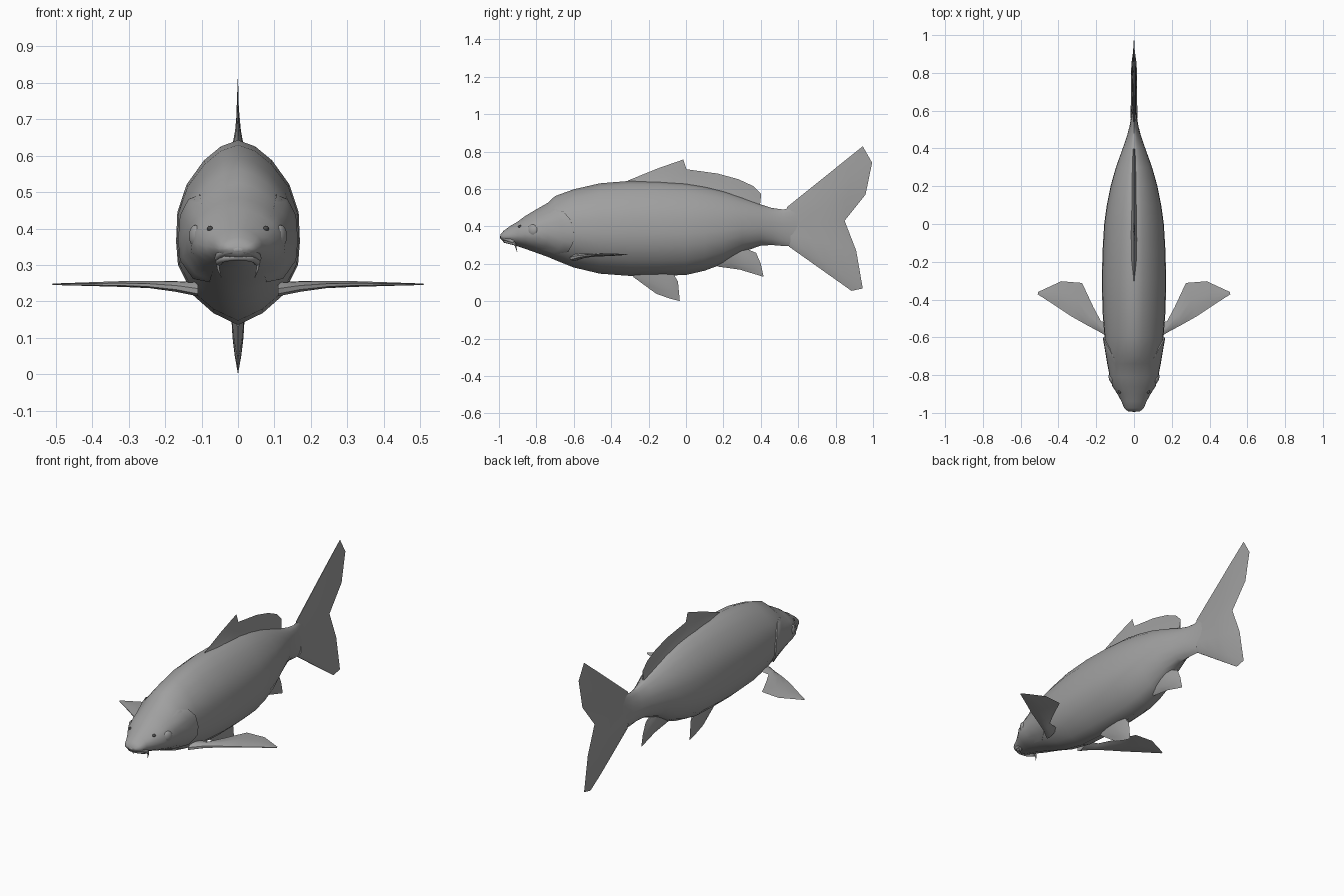
import bpy, bmesh, math
from mathutils import Vector

if "Cube" in bpy.data.objects:
    bpy.data.objects.remove(bpy.data.objects["Cube"])


def material(name, value):
    m = bpy.data.materials.new(name)
    m.diffuse_color = (value, value, value, 1)
    m.use_nodes = True
    m.node_tree.nodes["Principled BSDF"].inputs["Base Color"].default_value = m.diffuse_color
    return m


SKIN = material("dark_grey", .35)
PIT = material("near_black", .08)


def finish(obj, angle=40, mat=SKIN):
    obj.data.materials.append(mat)
    bpy.ops.object.select_all(action='DESELECT')
    obj.select_set(True)
    bpy.context.view_layer.objects.active = obj
    bpy.ops.object.shade_smooth_by_angle(angle=math.radians(angle))


def loft(name, rings, closed=True, caps=True, angle=40):
    bm = bmesh.new()
    rows = [[bm.verts.new(p) for p in r] for r in rings]
    n = len(rows[0])
    for a, b in zip(rows, rows[1:]):
        for i in range(n if closed else n - 1):
            j = (i + 1) % n
            bm.faces.new((a[i], a[j], b[j], b[i]))
    if caps:
        bm.faces.new(rows[0])
        bm.faces.new(rows[-1])
    bmesh.ops.recalc_face_normals(bm, faces=bm.faces)
    me = bpy.data.meshes.new(name)
    bm.to_mesh(me)
    bm.free()
    obj = bpy.data.objects.new(name, me)
    bpy.context.collection.objects.link(obj)
    finish(obj, angle)
    return obj


# Body stations: y, top, bottom, half width
STATIONS = [(-.993, .357, .335, .03), (-.975, .376, .318, .052), (-.94, .402, .305, .066),
            (-.9, .425, .293, .088), (-.86, .455, .28, .114), (-.81, .485, .262, .13),
            (-.74, .525, .237, .139), (-.7, .562, .22, .145), (-.6, .598, .18, .156),
            (-.46, .63, .147, .167), (-.3, .643, .135, .17), (-.15, .642, .135, .167),
            (0, .632, .14, .158), (.1, .615, .163, .144), (.2, .59, .2, .124), (.3, .555, .262, .096),
            (.4, .517, .297, .06), (.46, .498, .3, .039), (.52, .49, .295, .023),
            (.58, .505, .293, .013), (.64, .5, .31, .006)]
# Half cross-section, top to bottom
HALF = [(0, 1), (.28, .93), (.55, .78), (.83, .52), (.98, .22), (1, -.1),
        (.97, -.35), (.72, -.68), (.4, -.87), (0, -1)]


def surface(y, s, scale=1.0):
    """Point on the body at length y and section position s."""
    for a, b in zip(STATIONS, STATIONS[1:]):
        if y <= b[0]:
            break
    t = (y - a[0]) / (b[0] - a[0])
    top, bot, w = (a[k] + (b[k] - a[k]) * t for k in (1, 2, 3))
    i = min(int(s), 8)
    f = s - i
    u = HALF[i][0] * (1 - f) + HALF[i + 1][0] * f
    v = HALF[i][1] * (1 - f) + HALF[i + 1][1] * f
    return Vector((u * w * scale, y, (top + bot) / 2 + v * (top - bot) / 2 * scale))


rings = []
for st in STATIONS:
    half = [surface(st[0], s) for s in range(10)]
    rings.append(half + [Vector((-p.x, p.y, p.z)) for p in half[-2:0:-1]])
loft("body", rings, angle=60)


def fin(name, roots, tips, profile, axis, scales):
    """Tapered blade between two edges; profile is half thickness from root to tip."""
    axis = Vector(axis)
    rings = []
    for a, b, k in zip(roots, tips, scales):
        a, b = Vector(a), Vector(b)
        m = len(profile)
        mid = [a.lerp(b, i / m) for i in range(m)]
        rings.append([p + axis * t * k for p, t in zip(mid, profile)] + [b] +
                     [p - axis * t * k for p, t in reversed(list(zip(mid, profile)))])
    return loft(name, rings)


def flat_fin(name, roots, tips, profile, scales):
    return fin(name, [(0, *p) for p in roots], [(0, *p) for p in tips], profile, (1, 0, 0), scales)


# Fins on the centre line, (y, z) edges
flat_fin("dorsal_fin",
         [(-.31, .63), (-.2, .63), (-.08, .625), (.02, .615), (.15, .59), (.25, .56), (.33, .53), (.395, .505)],
         [(-.31, .645), (-.15, .71), (-.015, .757), (.003, .705), (.17, .682), (.28, .652), (.36, .615), (.402, .572)],
         (.016, .008, .004), (.3, .9, 1, 1, .8, .7, .6, .4))
flat_fin("tail_fin",
         [(.54, .503), (.55, .47), (.56, .43), (.56, .4), (.56, .36), (.56, .32), (.55, .292)],
         [(.945, .828), (.995, .74), (.96, .57), (.848, .43), (.91, .27), (.945, .068), (.885, .055)],
         (.013, .012, .012, .01), (.15, .6, .8, .9, 1.1, 1.4, .4))
flat_fin("pelvic_fin",
         [(-.29, .15), (-.23, .15), (-.17, .15), (-.12, .15), (-.07, .15)],
         [(-.28, .128), (-.16, .04), (-.09, .015), (-.033, 0), (-.043, .105)],
         (.018, .015, .009), (.4, .9, 1, 1, .5))
flat_fin("anal_fin",
         [(.16, .2), (.2, .225), (.25, .25), (.28, .27), (.3, .29)],
         [(.17, .185), (.29, .168), (.415, .13), (.4, .2), (.375, .258)],
         (.022, .016, .009), (.5, 1, 1, .9, .5))

# Gill edge: section position, y of the rear rim
GILL = [(2.6, -.71), (3.2, -.655), (4, -.618), (5, -.6), (6, -.603), (6.8, -.63), (7.6, -.7)]

for side, sx in (("right", 1), ("left", -1)):
    # Pectoral fin
    lead = [(.11, -.62, .228), (.17, -.578, .238), (.25, -.535, .245), (.33, -.49, .247), (.42, -.43, .247), (.51, -.372, .247)]
    trail = [(.11, -.53, .245), (.175, -.515, .248), (.215, -.44, .25), (.275, -.312, .25), (.385, -.303, .249), (.508, -.36, .247)]
    fin("pectoral_fin_" + side, [(sx * x, y, z) for x, y, z in lead],
        [(sx * x, y, z) for x, y, z in trail],
        (.004, .01, .009, .005), (0, 0, 1), (1.8, 1.4, 1, .8, .5, .2))

    # Gill cover plate
    rows = []
    for u, lift in ((0, 0), (.4, .02), (.75, .04), (.97, .06), (1, .05), (1, -.04)):
        row = []
        for i, (s, y) in enumerate(GILL):
            k = .4 if i in (0, len(GILL) - 1) else 1
            p = surface(-.83 + (y + .83) * u, s, 1 + lift * k)
            row.append((sx * p.x, p.y, p.z))
        rows.append(row)
    loft("gill_cover_" + side, rows, closed=False, caps=False)

    # Eye and nostril
    for part, loc, size, mat in (("eye_", (.116, -.82, .38), (.016, .03, .03), SKIN),
                                 ("nostril_", (.077, -.888, .4), (.008, .01, .007), PIT)):
        bpy.ops.mesh.primitive_uv_sphere_add(segments=12, ring_count=8, location=(sx * loc[0], loc[1], loc[2]))
        ball = bpy.context.object
        ball.name = part + side
        ball.scale = size
        ball.rotation_euler.z = sx * math.radians(-25)
        finish(ball, 60, mat)


def tube(name, pts, radius, tip=1.0):
    cu = bpy.data.curves.new(name, 'CURVE')
    cu.dimensions = '3D'
    cu.bevel_depth = radius
    cu.bevel_resolution = 2
    cu.use_fill_caps = True
    sp = cu.splines.new('POLY')
    sp.points.add(len(pts) - 1)
    for i, (p, q) in enumerate(zip(sp.points, pts)):
        p.co = (*q, 1)
        p.radius = 1 + (tip - 1) * i / (len(pts) - 1)
    cu.materials.append(SKIN)
    obj = bpy.data.objects.new(name, cu)
    bpy.context.collection.objects.link(obj)


# Lips and barbels
def arc(w, y0, y1, z0, z1):
    return [(w * math.sin(a), y1 + (y0 - y1) * math.cos(a), z1 + (z0 - z1) * math.cos(a))
            for a in (math.radians(-90 + 18 * i) for i in range(11))]


tube("upper_lip", arc(.054, -.985, -.92, .342, .318), .011)
tube("lower_lip", arc(.052, -.97, -.915, .322, .308), .01)
for side, sx in (("right", 1), ("left", -1)):
    tube("barbel_" + side, [(sx * .055, -.915, .31), (sx * .054, -.91, .29), (sx * .046, -.903, .265)], .006, .2)
